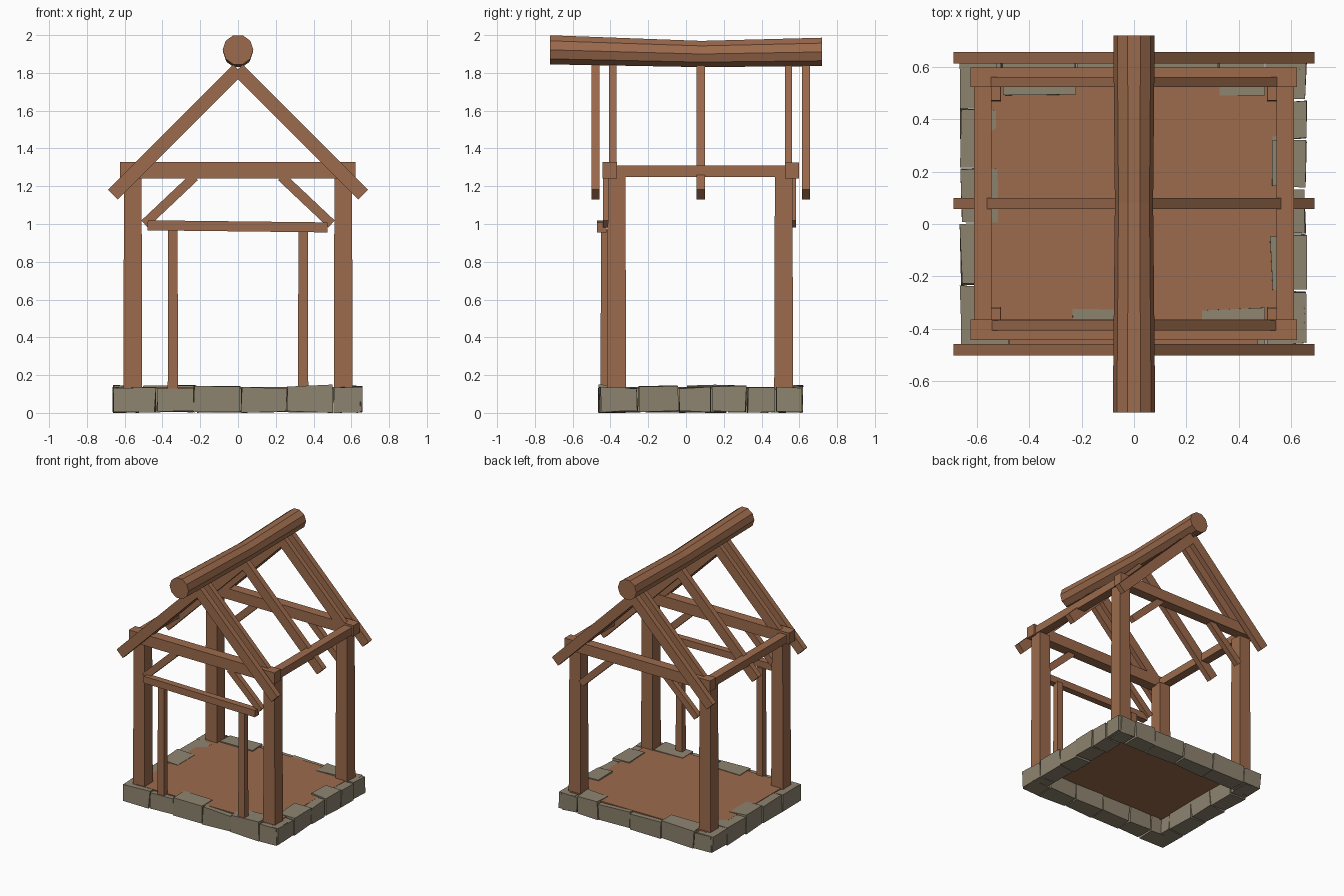
import bpy, bmesh, math, random
from mathutils import Vector, Matrix

random.seed(4)
cube = bpy.data.objects.get("Cube")
if cube:
    bpy.data.objects.remove(cube, do_unlink=True)


def material(name, rgb):
    mat = bpy.data.materials.new(name)
    mat.use_nodes = True
    mat.diffuse_color = (*rgb, 1)
    mat.node_tree.nodes["Principled BSDF"].inputs["Base Color"].default_value = (*rgb, 1)
    return mat


WOOD = material("brown wood", (0.33, 0.145, 0.073))
STONE = material("grey stone", (0.27, 0.23, 0.16))


def finish(name, bm, mat):
    bmesh.ops.recalc_face_normals(bm, faces=bm.faces)
    mesh = bpy.data.meshes.new(name)
    bm.to_mesh(mesh)
    bm.free()
    mesh.materials.append(mat)
    obj = bpy.data.objects.new(name, mesh)
    bpy.context.collection.objects.link(obj)
    return obj


def box(name, lo, hi, mat=WOOD, jitter=0.0, taper=0.0):
    """Box between two corners, optionally roughened or narrowed at the top."""
    bm = bmesh.new()
    lo, hi = Vector(lo), Vector(hi)
    mid, size = (lo + hi) / 2, hi - lo
    bmesh.ops.create_cube(bm, size=1)
    for v in bm.verts:
        scale = 1 - taper if v.co.z > 0 else 1
        v.co = mid + Vector((v.co.x * size.x * scale, v.co.y * size.y * scale, v.co.z * size.z))
        v.co += Vector(random.uniform(-jitter, jitter) for _ in range(3))
        v.co.z = max(v.co.z, 0)
    return finish(name, bm, mat)


def beam(name, start, end, depth, thick):
    """Sloping timber in an xz plane; thick runs along y."""
    a, b = Vector(start), Vector(end)
    run = b - a
    bm = bmesh.new()
    bmesh.ops.create_cube(bm, size=1)
    turn = Matrix.Rotation(-math.atan2(run.z, run.x), 4, 'Y')
    for v in bm.verts:
        v.co = (a + b) / 2 + turn @ Vector((v.co.x * run.length, v.co.y * thick, v.co.z * depth))
    return finish(name, bm, WOOD)


# Stone footing: joints along each side, plus the stones that rise above the floor
sides = {
    "front": ([-0.66, -0.435, -0.235, 0.015, 0.26, 0.505, 0.655], (2, 4)),
    "back": ([-0.65, -0.5, -0.22, 0.05, 0.32, 0.5, 0.64], (1, 4)),
    "left": ([-0.455, -0.255, -0.04, 0.14, 0.32, 0.47, 0.615], (1, 3)),
    "right": ([-0.455, -0.235, 0.005, 0.215, 0.44, 0.615], (2,)),
}
spans = {"front": (-0.46, -0.325), "back": (0.49, 0.615), "left": (0.525, 0.655), "right": (-0.66, -0.525)}
for side, (joints, raised) in sides.items():
    near, far = spans[side]
    for i, (a, b) in enumerate(zip(joints, joints[1:])):
        top = 0.144 if i in raised else 0.132
        a, b = a + 0.004, b - 0.004
        if side in ("front", "back"):
            lo, hi = (a, near, 0.006), (b, far, top)
        else:
            lo, hi = (near, a, 0.006), (far, b, top)
        box(f"{side}_stone_{i + 1}", lo, hi, STONE, jitter=0.006)

# Floor
box("floor", (-0.59, -0.42, 0.127), (0.59, 0.58, 0.137))

# Corner posts, wall plates and braces
for x, side in ((0.557, "left"), (-0.557, "right")):
    s = math.copysign(1, x)
    for y, end in ((-0.367, "front"), (0.517, "back")):
        box(f"{side}_{end}_post", (x - 0.05, y - 0.05, 0.12), (x + 0.05, y + 0.05, 1.25), taper=0.07)
        brace_y = -0.42 if end == "front" else 0.562
        beam(f"{side}_{end}_brace", (s * 0.495, brace_y, 1.0), (s * 0.23, brace_y, 1.25), 0.05, 0.04)
    box(f"{side}_wall_plate", (x + s * 0.02 - 0.033, -0.42, 1.25), (x + s * 0.02 + 0.033, 0.58, 1.31))
    # Slim doorway posts
    box(f"{side}_door_post", (s * 0.345 - 0.027, -0.452, 0.12), (s * 0.345 + 0.027, -0.405, 0.97), taper=0.06)

# Tie beams and door lintel
box("front_tie_beam", (-0.625, -0.443, 1.242), (0.622, -0.365, 1.328))
box("back_tie_beam", (-0.625, 0.523, 1.242), (0.622, 0.598, 1.325))
beam("door_lintel", (-0.478, -0.445, 0.993), (0.473, -0.445, 0.982), 0.053, 0.05)

# Rafter pairs: position along y, reach, thickness
rafters = [("front_outer", -0.48, 0.662, 0.043), ("front_inner", -0.388, 0.588, 0.038),
           ("middle", 0.078, 0.662, 0.043), ("back_inner", 0.542, 0.588, 0.038),
           ("back_outer", 0.635, 0.662, 0.043)]
for name, y, reach, thick in rafters:
    for s, side in ((1, "left"), (-1, "right")):
        beam(f"{name}_{side}_rafter", (0, y, 1.818), (s * reach, y, 1.818 - reach), 0.074, thick)

# Sagging ten-sided ridge log
bm = bmesh.new()
rings = []
for y, z, r in ((-0.72, 1.922, 0.081), (0.08, 1.9, 0.073), (0.72, 1.911, 0.079)):
    rings.append([bm.verts.new((r * math.cos(k * math.pi / 5), y, z + r * math.sin(k * math.pi / 5)))
                  for k in range(10)])
for a, b in zip(rings, rings[1:]):
    for k in range(10):
        n = (k + 1) % 10
        bm.faces.new((a[k], a[n], b[n], b[k]))
bm.faces.new(rings[0])
bm.faces.new(rings[-1])
finish("ridge_log", bm, WOOD)
